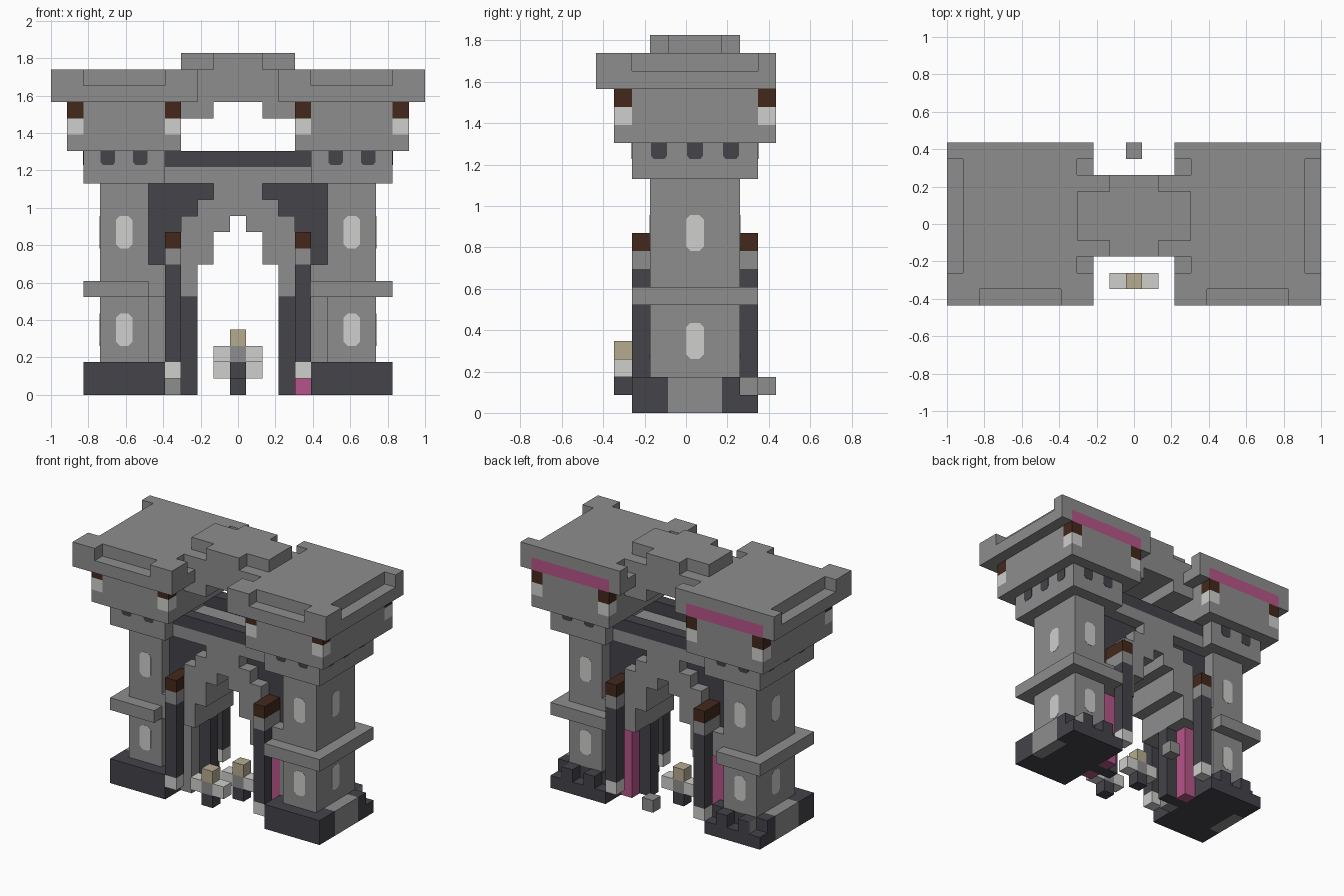
import bpy, bmesh

if "Cube" in bpy.data.objects:
    bpy.data.objects.remove(bpy.data.objects["Cube"], do_unlink=True)

U = 2 / 23  # one block


def make_material(name, r, g, b):
    m = bpy.data.materials.new(name)
    m.use_nodes = True
    m.diffuse_color = (r, g, b, 1)
    for node in m.node_tree.nodes:
        if node.type == "BSDF_PRINCIPLED":
            node.inputs["Base Color"].default_value = (r, g, b, 1)
            node.inputs["Roughness"].default_value = 0.9
    return m


STONE = make_material("stone gray", 0.27, 0.27, 0.27)
DARK = make_material("dark slate", 0.058, 0.056, 0.067)
LIGHT = make_material("pale stone", 0.62, 0.62, 0.61)
BROWN = make_material("dark wood", 0.056, 0.022, 0.012)
PINK = make_material("pink", 0.47, 0.09, 0.25)
TAN = make_material("lamp tan", 0.47, 0.41, 0.28)


def finish(bm, name, mat):
    bmesh.ops.recalc_face_normals(bm, faces=bm.faces)
    mesh = bpy.data.meshes.new(name)
    bm.to_mesh(mesh)
    bm.free()
    mesh.materials.append(mat)
    bpy.context.collection.objects.link(bpy.data.objects.new(name, mesh))


def blocks(name, mat, *boxes, side=1):
    """Boxes as (x0, x1, y0, y1, z0, z1) in blocks, side -1 mirrors in x."""
    bm = bmesh.new()
    for x0, x1, y0, y1, z0, z1 in boxes:
        cube = bmesh.ops.create_cube(bm, size=1)["verts"]
        for v in cube:
            v.co.x = side * U * (x1 if v.co.x > 0 else x0)
            v.co.y = U * (y1 if v.co.y > 0 else y0)
            v.co.z = U * (z1 if v.co.z > 0 else z0)
    finish(bm, name, mat)


def plate(name, mat, outline, place):
    """Thin plate: outline of (across, up), place maps (across, up, depth) to 3D."""
    bm = bmesh.new()
    rings = [[bm.verts.new([U * c for c in place(a, h, d)]) for a, h in outline]
             for d in (-0.02, 0.02)]
    for ring in rings:
        bm.faces.new(ring)
    n = len(outline)
    for i in range(n):
        j = (i + 1) % n
        bm.faces.new((rings[0][i], rings[0][j], rings[1][j], rings[1][i]))
    finish(bm, name, mat)


def window_outline(a, z):
    w, c = 0.5, 0.25
    return [(a - w, z + c), (a - c, z), (a + c, z), (a + w, z + c),
            (a + w, z + 2 - c), (a + c, z + 2), (a - c, z + 2), (a - w, z + 2 - c)]


def slot_outline(a):
    return [(a - .45, 15), (a - .45, 14.3), (a - .3, 14.12),
            (a + .3, 14.12), (a + .45, 14.3), (a + .45, 15)]


def front_at(side, y):
    return lambda a, h, d: (side * a, y - d, h)


def back_at(side, y):
    return lambda a, h, d: (side * a, y + d, h)


def outer_at(side, x):
    return lambda a, h, d: (side * (x + d), a, h)


for side, word in ((1, "left"), (-1, "right")):
    def part(name, mat, *boxes):
        blocks(word + "_" + name, mat, *boxes, side=side)

    # Base with battlements along the back
    part("base", DARK, (4.5, 8.5, -3, 3, 0, 2), (8.5, 9.5, -3, -1, 0, 2),
         (8.5, 9.5, 2, 3, 0, 2), (4.5, 9.5, 3, 4, 0, 1))
    part("base_panel", STONE, (8.5, 9.5, -1, 2, 0, 2))
    part("base_teeth", DARK, (5.5, 6.5, 3, 4, 1, 2), (7.5, 8.45, 3, 4, 1, 2))
    part("tooth_face", STONE, (8.45, 8.5, 3, 4, 1, 2))

    # Tower shaft, belt and stepped head
    part("tower", STONE, (5.5, 8.5, -2, 3, 2, 13))
    part("belt", STONE, (4.5 if side > 0 else 5.5, 9.5, -3, 4, 6, 7))
    part("tower_head", STONE, (4.5, 9.5, -3, 4, 13, 15))
    part("tower_crown", STONE, (4.5, 9.5, -4, 5, 15, 18),
         (3.5, 4.5, -3, 4, 15, 18), (9.5, 10.5, -3, 4, 15, 18))

    # Windows and slots
    for z in (3, 9):
        plate(word + "_front_window", LIGHT, window_outline(7, z), front_at(side, -2))
        plate(word + "_back_window", LIGHT, window_outline(7, z), back_at(side, 3))
        plate(word + "_outer_window", LIGHT, window_outline(0.5, z), outer_at(side, 8.5))
    for x in (6, 8):
        plate(word + "_front_slot", DARK, slot_outline(x), front_at(side, -3))
        plate(word + "_back_slot", DARK, slot_outline(x), back_at(side, 4))
    for y in (-1.5, 0.5, 2.5):
        plate(word + "_outer_slot", DARK, slot_outline(y), outer_at(side, 9.5))

    # Corner posts of the crown
    corners = [(x, y) for x in (3.5, 9.5) for y in (-4, 4)]
    for name, mat, z in (("foot", STONE, 15), ("middle", LIGHT, 16), ("top", BROWN, 17)):
        part("corner_" + name, mat, *[(x, x + 1, y, y + 1, z, z + 1) for x, y in corners])

    # Roof slab with raised rim corners and a stripe set into its back
    part("roof", STONE, (2.5, 11.5, -5, 4.9, 18, 19), (3.5, 10.5, -4, 5, 19, 20),
         (2.5, 3.5, 4.9, 5, 18, 19), (10.5, 11.5, 4.9, 5, 18, 19),
         (2.5, 4.5, -5, -4, 19, 20), (9.5, 11.5, -5, -4, 19, 20),
         (2.5, 3.5, -4, -3, 19, 20), (10.5, 11.5, -4, -3, 19, 20),
         (2.5, 3.5, 4, 5, 19, 20), (10.5, 11.5, 4, 5, 19, 20))
    part("roof_stripe", PINK, (3.5, 10.5, 4.9, 5, 18, 19))

    # Pillars in front of and behind the arch, joined by a wooden beam
    for y, end in ((-3, "front"), (3, "back")):
        part(end + "_pillar", DARK, (3.5, 4.5, y, y + 1, 2, 8))
        part(end + "_pillar_foot", LIGHT, (3.5, 4.5, y, y + 1, 1, 2))
        part(end + "_pillar_capital", STONE, (3.5, 4.5, y, y + 1, 8, 9))
    part("beam", BROWN, (3.5, 4.5, -3, 4, 9, 10))

    # Recessed wall under the arch
    part("wall_infill", STONE, (4.5, 5.5, -1, 1, 2, 6))
    part("wall_front", PINK if side > 0 else STONE, (3.5, 4.5, -1, 0, 0, 6))
    part("wall_core", DARK, (3.5, 4.5, 0, 1, 0, 6))
    part("wall_back", PINK, (3.5, 4.5, 1, 2, 0, 6), (4.5, 5.5, 1, 2, 2, 6))
    part("jamb", DARK, (2.5, 3.5, 0, 1, 0, 6))

    # Stepped arch and dark spandrel
    part("arch", STONE, (4.5, 5.5, -2, 3, 6, 8), (3.5, 4.5, -2, 3, 6, 9),
         (2.5, 3.5, -2, 3, 6, 11), (1.5, 2.5, -2, 3, 8, 12), (0.5, 1.5, -2, 3, 10, 13))
    part("spandrel", DARK, (4.5, 5.5, -1, 2, 8, 13), (3.5, 4.5, -1, 2, 10, 13),
         (2.5, 3.5, -1, 2, 11, 13), (1.5, 2.5, -1, 2, 12, 13))

    # Corbel under the upper bridge
    part("corbel", STONE, (1.5, 3.5, -2, 3, 17, 18))

# Keystone, walkway and parapets
blocks("keystone", STONE, (-0.5, 0.5, -2, 3, 11, 13))
blocks("walkway", STONE, (-4.5, 4.5, -2, 3, 13, 14))
blocks("parapets", DARK, (-4.5, 4.5, -2, -1, 14, 15), (-4.5, 4.5, 2, 3, 14, 15))

# Upper bridge and its cross-shaped cap
blocks("upper_bridge", STONE, (-3.5, 3.5, -2, 3, 18, 20))
blocks("bridge_cap", STONE, (-1.5, 1.5, -2, 3, 20, 21),
       (-3.5, -1.5, -1, 2, 20, 21), (1.5, 3.5, -1, 2, 20, 21))

# Hanging lamps and the loose stone behind
for name, y, z in (("front_lamp", -4, 1), ("middle_lamp", 0, 0)):
    blocks(name + "_foot", DARK, (-0.5, 0.5, y, y + 1, z, z + 1))
    blocks(name + "_center", STONE, (-0.5, 0.5, y, y + 1, z + 1, z + 2))
    blocks(name + "_arms", LIGHT, (-1.5, -0.5, y, y + 1, z + 1, z + 2),
           (0.5, 1.5, y, y + 1, z + 1, z + 2))
    blocks(name + "_top", TAN, (-0.5, 0.5, y, y + 1, z + 2, z + 3))
blocks("loose_stone", STONE, (-0.5, 0.5, 4, 5, 1, 2))
